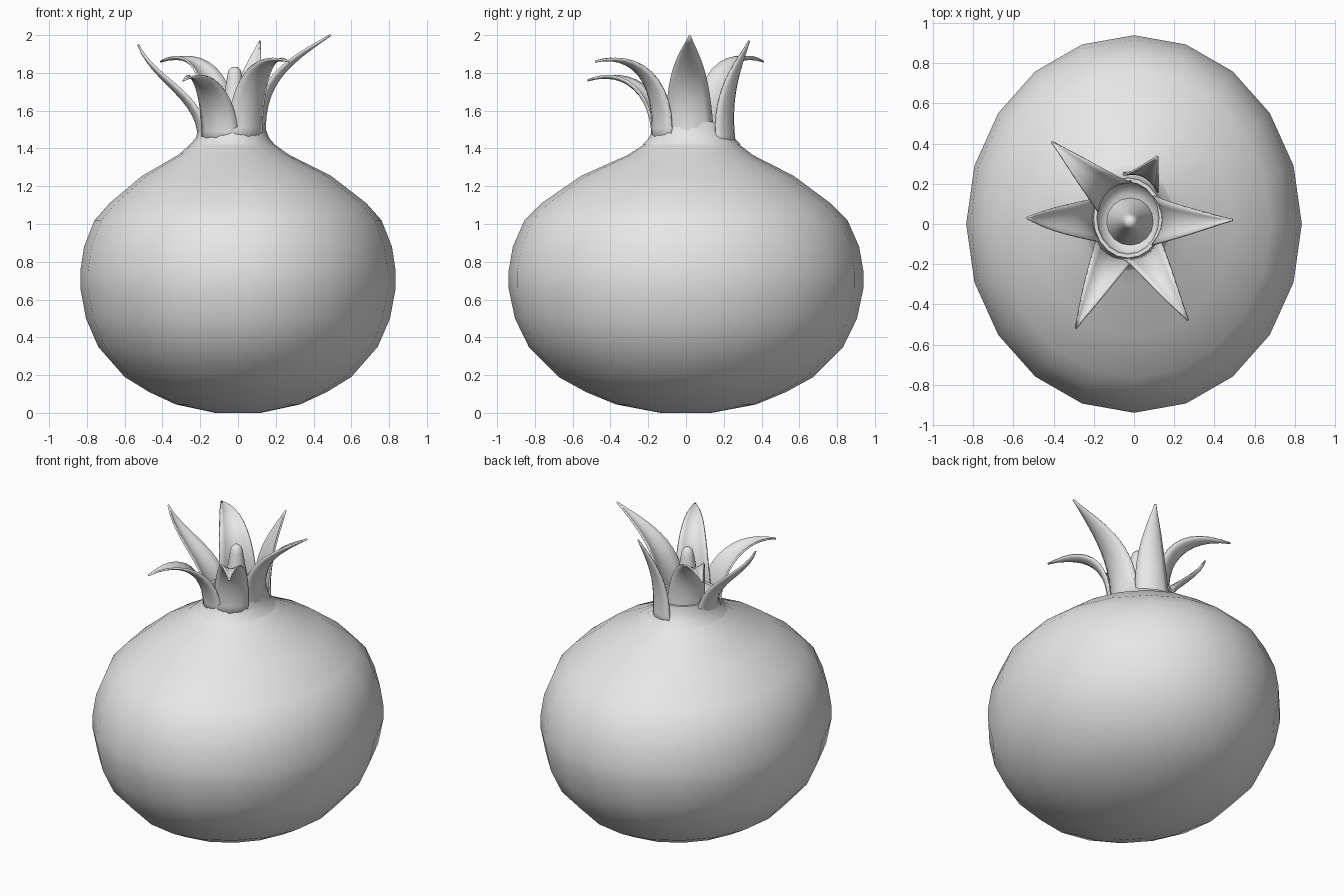
import bpy, bmesh, math
from mathutils import Vector

cube = bpy.data.objects.get("Cube")
if cube:
    bpy.data.objects.remove(cube)

grey = bpy.data.materials.new("plain grey")
grey.use_nodes = True
grey.diffuse_color = (0.8, 0.8, 0.8, 1)
grey.node_tree.nodes["Principled BSDF"].inputs["Base Color"].default_value = (0.8, 0.8, 0.8, 1)


def finish(name, bm, angle=60):
    bmesh.ops.recalc_face_normals(bm, faces=bm.faces)
    mesh = bpy.data.meshes.new(name)
    bm.to_mesh(mesh)
    bm.free()
    mesh.materials.append(grey)
    obj = bpy.data.objects.new(name, mesh)
    bpy.context.collection.objects.link(obj)
    bpy.ops.object.select_all(action='DESELECT')
    bpy.context.view_layer.objects.active = obj
    obj.select_set(True)
    bpy.ops.object.shade_smooth_by_angle(angle=math.radians(angle))
    return obj


def skin(bm, rows, closed):
    """Bridge consecutive rows of vertices with quads."""
    for a, b in zip(rows, rows[1:]):
        n = len(a)
        for i in range(n if closed else n - 1):
            j = (i + 1) % n
            bm.faces.new((a[i], a[j], b[j], b[i]))


def lathe(name, rings, sides=20, cap_start=False, cap_end=False):
    """Each ring is (x radius, y radius, z, x centre, y centre)."""
    bm = bmesh.new()
    rows = []
    for rx, ry, z, cx, cy in rings:
        angles = [math.tau * i / sides for i in range(sides)]
        rows.append([bm.verts.new((cx + rx * math.cos(a), cy + ry * math.sin(a), z))
                     for a in angles])
    skin(bm, rows, True)
    if cap_start:
        bm.faces.new(rows[0])
    if cap_end:
        bm.faces.new(rows[-1])
    return finish(name, bm)


# Fruit: oval lathe, drifting towards the crown centre near the top
profile = [(.12, 0), (.33, .045), (.47, .11), (.6, .19), (.74, .35), (.805, .5),
           (.835, .66), (.835, .75), (.815, .88), (.76, 1.02), (.68, 1.11),
           (.5, 1.255), (.295, 1.365), (.225, 1.42)]
rings = []
for r, z in profile:
    drift = max(0, (z - 1.2) / .22)
    rings.append((r, r * 1.125, z, -.03 * drift, .03 * drift))
lathe("fruit_body", rings, cap_start=True)

# Neck: short flared tube with an inner lip and cup floor
neck = [(.225, 1.42), (.195, 1.455), (.178, 1.5), (.172, 1.54),
        (.155, 1.54), (.145, 1.48), (.1, 1.45)]
lathe("crown_neck", [(r, r * 1.16, z, -.03, .03) for r, z in neck], cap_end=True)

# Pistil: blunt cone standing in the cup
cone = [(.12, 1.45), (.08, 1.57), (.056, 1.68), (.04, 1.78), (.032, 1.815), (.015, 1.832)]
lathe("pistil", [(r, r, z, -.018, .01) for r, z in cone], 16, cap_end=True)


def sepal(name, base, c1, c2, tip, width, steps=12, across=6):
    """Pointed, cupped blade swept along a cubic curve."""
    p0, p1, p2, p3 = map(Vector, (base, c1, c2, tip))
    out = Vector((p0.x + .03, p0.y - .03, 0)).normalized()
    lead = Vector((p3.x - p0.x, p3.y - p0.y, 0)).normalized()
    out = (out + lead).normalized()
    side = Vector((-out.y, out.x, 0))
    bm = bmesh.new()
    rows = []
    for k in range(steps + 1):
        t = k / steps
        u = 1 - t
        point = p0 * u**3 + p1 * 3 * u * u * t + p2 * 3 * u * t * t + p3 * t**3
        tangent = (p1 - p0) * u * u + (p2 - p1) * 2 * u * t + (p3 - p2) * t * t
        inward = -side.cross(tangent.normalized())
        half = max(.003, width * (1 - t**1.8))
        row = []
        for i in range(across + 1):
            s = 2 * i / across - 1
            row.append(bm.verts.new(point + side * s * half + inward * s * s * half * .4))
        rows.append(row)
    skin(bm, rows, False)
    obj = finish(name, bm)
    thick = obj.modifiers.new("thickness", 'SOLIDIFY')
    thick.thickness = .01
    thick.offset = 0


# Crown of six sepals
sepal("left_sepal", (.145, .02, 1.43), (.12, .01, 1.74), (.26, .01, 1.84), (.49, .02, 2), .125)
sepal("right_sepal", (-.21, .02, 1.43), (-.19, .02, 1.66), (-.45, .02, 1.74), (-.53, .03, 1.95), .11)
sepal("front_right_sepal", (-.11, -.165, 1.43), (-.11, -.16, 1.68), (-.2, -.32, 1.82), (-.29, -.52, 1.76), .105)
sepal("front_left_sepal", (.05, -.165, 1.43), (.06, -.13, 1.76), (.14, -.29, 1.9), (.27, -.48, 1.86), .105)
sepal("back_right_sepal", (-.13, .18, 1.43), (-.1, .13, 1.78), (-.22, .24, 1.92), (-.41, .41, 1.86), .115)
sepal("back_left_sepal", (.05, .245, 1.41), (.05, .21, 1.66), (.08, .27, 1.8), (.115, .335, 1.97), .1)
